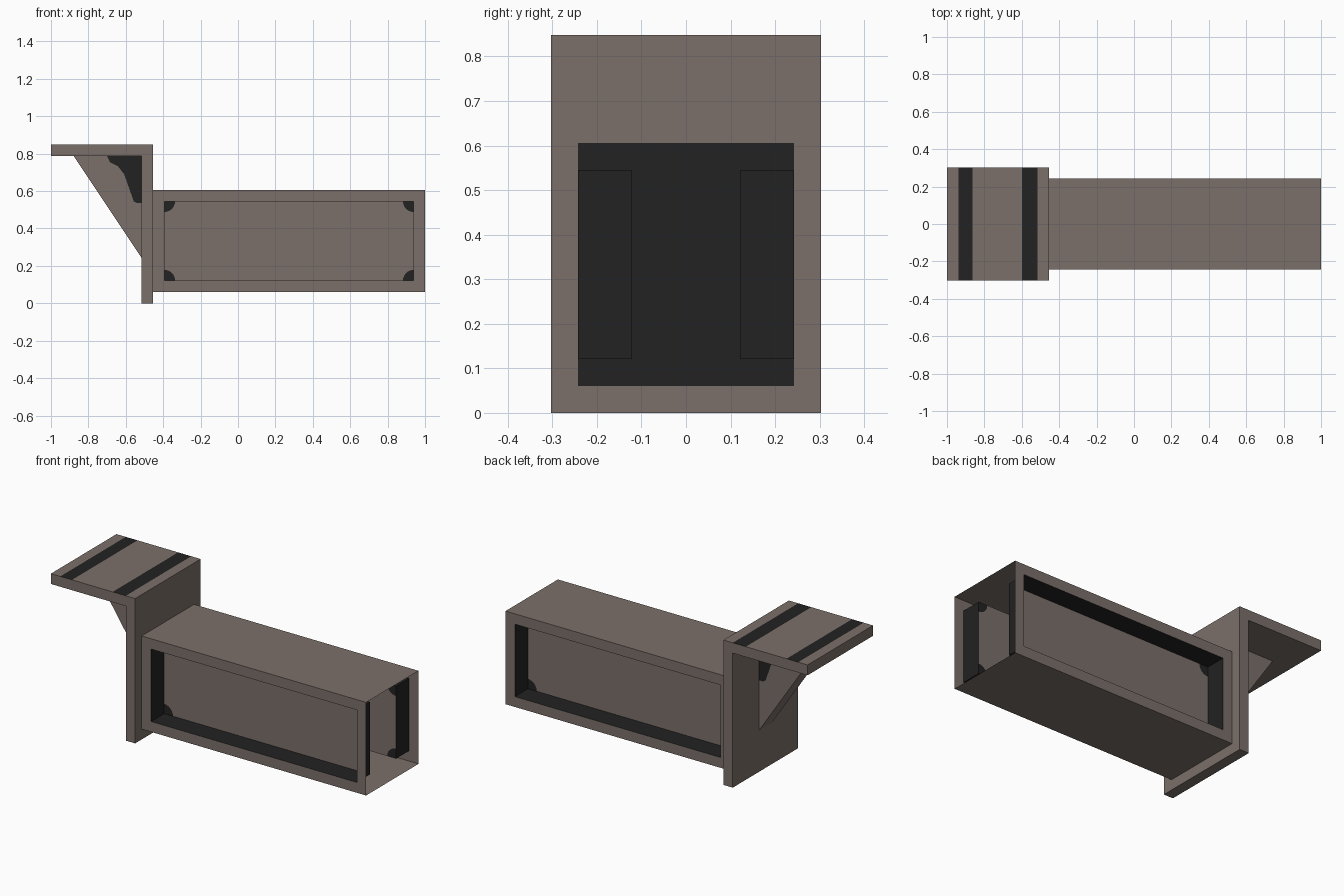
import bpy, bmesh, math

if "Cube" in bpy.data.objects:
    bpy.data.objects.remove(bpy.data.objects["Cube"])

U = 2 / 33  # grid module: every size is a multiple of it


def pos(x, y, z):
    return (x * U - 1, y * U, z * U)


def material(name, rgb):
    m = bpy.data.materials.new(name)
    m.diffuse_color = (*rgb, 1)
    m.use_nodes = True
    m.node_tree.nodes["Principled BSDF"].inputs["Base Color"].default_value = m.diffuse_color
    return m


BROWN, BLACK = 0, 1
MATS = [material("warm_grey_brown", (0.202, 0.160, 0.143)),
        material("soot_black", (0.016, 0.016, 0.016))]


def finish(bm, name, recalc=True):
    bmesh.ops.remove_doubles(bm, verts=bm.verts, dist=1e-5)
    if recalc:
        bmesh.ops.recalc_face_normals(bm, faces=bm.faces)
    me = bpy.data.meshes.new(name)
    bm.to_mesh(me)
    bm.free()
    for m in MATS:
        me.materials.append(m)
    ob = bpy.data.objects.new(name, me)
    bpy.context.collection.objects.link(ob)
    return ob


def face(bm, pts, mat=BROWN):
    f = bm.faces.new([bm.verts.new(pos(*p)) for p in pts])
    f.material_index = mat
    return f


# L-shaped bracket: profile in x/z extruded along y
bm = bmesh.new()
profile = [(0, 13), (8, 13), (8, 0), (9, 0), (9, 14), (0, 14)]
f = face(bm, [(x, -5, z) for x, z in profile])
ext = bmesh.ops.extrude_face_region(bm, geom=[f])
bmesh.ops.translate(bm, vec=(0, 10 * U, 0),
                    verts=[v for v in ext["geom"] if isinstance(v, bmesh.types.BMVert)])
bmesh.ops.recalc_face_normals(bm, faces=bm.faces)


def cut(co, no):
    geom = bm.verts[:] + bm.edges[:] + bm.faces[:]
    bmesh.ops.bisect_plane(bm, geom=geom, plane_co=pos(*co), plane_no=no, dist=1e-6)


# cut lines for the black stripes and the black joint patch
for x in (1, 2.25, 6.6, 8):
    cut((x, 0, 0), (1, 0, 0))
for y in (-4, 4):
    cut((0, y, 0), (0, 1, 0))
for z in (1, 10):
    cut((0, 0, z), (0, 0, 1))
for f in bm.faces:
    c = f.calc_center_median()
    x, y, z = (c.x + 1) / U, c.y / U, c.z / U
    if f.normal.z > 0.9 and z > 13.5 and (1 < x < 2.25 or 6.6 < x < 8):
        f.material_index = BLACK
    elif f.normal.x > 0.9 and x > 8.9 and abs(y) < 4 and 1 < z < 10:
        f.material_index = BLACK
finish(bm, "bracket", recalc=False)

# Triangular gusset with a dark patch in its inner corner
bm = bmesh.new()
edge = [(4.95, 13), (5.2, 12.45), (5.9, 12.1), (6.45, 11.4),
        (6.7, 10.7), (6.95, 10.0), (7.3, 9.0), (7.6, 8.85), (8, 8.85)]
for y in (-1, 1):
    face(bm, [(x, y, z) for x, z in [(2, 13)] + edge + [(8, 4)]])
    face(bm, [(x, y, z) for x, z in edge + [(8, 13)]], BLACK)
face(bm, [(2, -1, 13), (8, -1, 4), (8, 1, 4), (2, 1, 13)])
finish(bm, "gusset")

# Open-ended box with a deep recess in the front and the back
bm = bmesh.new()
X0, X1, Z0, Z1 = 9, 33, 1, 10
for z in (Z0, Z1):
    face(bm, [(X0, -4, z), (X1, -4, z), (X1, 4, z), (X0, 4, z)])
outer = [(X0, Z0), (X1, Z0), (X1, Z1), (X0, Z1)]
inner = [(X0 + 1, Z0 + 1), (X1 - 1, Z0 + 1), (X1 - 1, Z1 - 1), (X0 + 1, Z1 - 1)]
R = 0.95
for s in (-1, 1):
    floor = []
    for i in range(4):
        j = (i + 1) % 4
        (a, b), (c, d), (e, g), (h, k) = outer[i], outer[j], inner[j], inner[i]
        # frame strip and recess wall
        face(bm, [(a, 4 * s, b), (c, 4 * s, d), (e, 4 * s, g), (h, 4 * s, k)])
        face(bm, [(h, 4 * s, k), (e, 4 * s, g), (e, 2 * s, g), (h, 2 * s, k)], BLACK)
        # dark quarter disc in each recess corner
        arc = []
        for n in range(7):
            t = math.pi / 2 * (i + 1 - n / 6)
            arc.append((h + R * math.cos(t), 2 * s, k + R * math.sin(t)))
        face(bm, [(h, 2 * s, k)] + arc, BLACK)
        floor += arc
    face(bm, floor)
finish(bm, "box_body")
